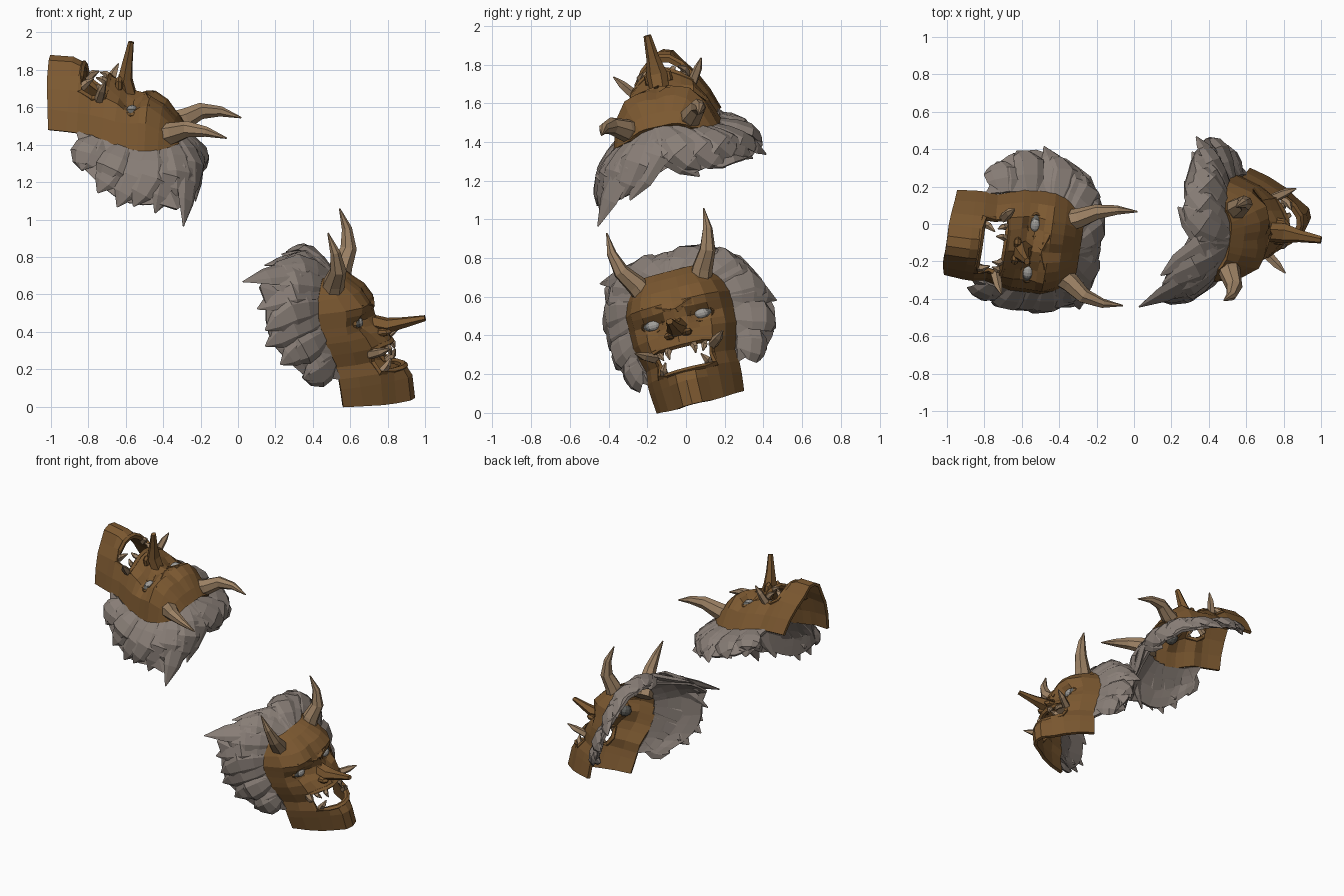
import bpy, bmesh, math, random
from mathutils import Vector, Matrix

if "Cube" in bpy.data.objects:
    bpy.data.objects.remove(bpy.data.objects["Cube"])

random.seed(7)


def material(name, rgb):
    m = bpy.data.materials.new(name)
    m.diffuse_color = (*rgb, 1)
    m.use_nodes = True
    m.node_tree.nodes["Principled BSDF"].inputs["Base Color"].default_value = m.diffuse_color
    return m


BROWN = material("brown wood", (0.2, 0.098, 0.03))
TAN = material("tan horn", (0.34, 0.225, 0.13))
HAIR = material("grey hair", (0.25, 0.21, 0.185))
GREY = material("dark eye grey", (0.12, 0.12, 0.11))
PALE = material("pale iris", (0.36, 0.35, 0.33))

parts = []


def P(r, f, u):
    """Mask space: sideways, forward, up."""
    return Vector((r, -f, u))


def finish(name, bm, mat, thickness=0):
    bmesh.ops.recalc_face_normals(bm, faces=bm.faces)
    me = bpy.data.meshes.new(name)
    bm.to_mesh(me)
    bm.free()
    me.materials.append(mat)
    ob = bpy.data.objects.new(name, me)
    bpy.context.collection.objects.link(ob)
    if thickness:
        mod = ob.modifiers.new("shell", 'SOLIDIFY')
        mod.thickness, mod.offset = thickness, 0
    parts.append(ob)


def grid(bm, rows, skip=lambda i, j: False):
    vs = [[bm.verts.new(p) for p in row] for row in rows]
    for i in range(len(vs) - 1):
        for j in range(len(vs[0]) - 1):
            if not skip(i, j):
                bm.faces.new((vs[i][j], vs[i][j + 1], vs[i + 1][j + 1], vs[i + 1][j]))
    for v in [v for v in bm.verts if not v.link_faces]:
        bm.verts.remove(v)


def loft(bm, path, sizes, sides, side, closed=False):
    """Sweep an n-sided section of (half width, half depth) along a path."""
    n, rings = len(path), []
    for i, p in enumerate(path):
        a, b = (path[i - 1], path[(i + 1) % n]) if closed else (path[max(i - 1, 0)], path[min(i + 1, n - 1)])
        t = (b - a).normalized()
        x = (side - t * side.dot(t)).normalized()
        y = t.cross(x)
        w, d = sizes[i]
        rings.append([bm.verts.new(p + x * w * math.cos(k * math.tau / sides)
                                   + y * d * math.sin(k * math.tau / sides)) for k in range(sides)])
    for i in range(n if closed else n - 1):
        r0, r1 = rings[i], rings[(i + 1) % n]
        for k in range(sides):
            m = (k + 1) % sides
            bm.faces.new((r0[k], r0[m], r1[m], r1[k]))
    if not closed:
        bm.faces.new(rings[0])
        bm.faces.new(rings[-1])


def blob(bm, centre, size, u=8, v=6):
    mat = Matrix.Translation(centre) @ Matrix.Diagonal((*size, 1))
    bmesh.ops.create_uvsphere(bm, u_segments=u, v_segments=v, radius=1, matrix=mat)


def sample(pts, t):
    t = max(0, min(t, 1)) * (len(pts) - 1)
    i = min(int(t), len(pts) - 2)
    return P(*pts[i]).lerp(P(*pts[i + 1]), t - i)


def flip(p, s):
    return Vector((p.x * s, p.y, p.z))


# Face shell: height, half width, then forward depth from centre to back edge
FRACTIONS = (0, 0.2, 0.4, 0.62, 0.84, 1)
FACE = [
    (0.25, 0.16, -.13, -.13, -.13, -.135, -.15, -.17),
    (0.21, 0.20, -.06, -.06, -.065, -.08, -.12, -.18),
    (0.15, 0.245, .005, .015, .01, -.02, -.09, -.19),
    (0.085, 0.27, .035, .055, .05, .03, -.05, -.19),
    (0.05, 0.27, .06, .06, .04, .02, -.05, -.19),
    (0.00, 0.27, .07, .035, -.01, -.015, -.055, -.18),
    (-.045, 0.27, .09, .06, .01, .005, -.05, -.17),
    (-.08, 0.268, .12, .09, .055, .035, -.045, -.16),
    (-.145, .25, .15, .14, .11, .065, -.03, -.14),
    (-.22, 0.228, .18, .17, .14, .055, -.02, -.125),
    (-.285, .237, .215, .205, .165, .10, -.01, -.11),
    (-.34, 0.235, .245, .23, .165, .10, -.005, -.105),
    (-.44, .225, .25, .235, .165, .10, .005, -.10)]
rows = []
for u, w, *fs in FACE:
    half = [P(w * a, f, u - (.025 * min(1, 2 - 2 * a) if u < -.4 else 0)) for a, f in zip(FRACTIONS, fs)]
    rows.append([flip(p, -1) for p in half[:0:-1]] + half)
bm = bmesh.new()
grid(bm, rows, lambda i, j: i in (8, 9) and 2 <= j <= 7)
finish("face", bm, BROWN, 0.022)

# Lips around the open mouth
bm = bmesh.new()
ring = [rows[8][j] for j in range(2, 9)] + [rows[9][8]] + [rows[10][j] for j in range(8, 1, -1)] + [rows[9][2]]
loft(bm, ring, [(0.022, 0.016)] * len(ring), 5, P(0.01, 1, 0.02), True)
finish("lips", bm, BROWN)

# Nose spike and nostrils
bm = bmesh.new()
loft(bm, [P(0, .04, -.035), P(0, .14, -.06), P(0, .23, -.047), P(0, .347, -.027)],
     [(0.05, 0.045), (0.055, 0.042), (0.034, 0.03), (0.02, 0.016)], 6, P(1, 0, 0))
for s in (1, -1):
    blob(bm, P(0.045 * s, .12, -.085), (0.032, 0.05, 0.022), 6, 4)
finish("nose", bm, BROWN)

# Slanted brows and eyelids
bm = bmesh.new()
for s in (1, -1):
    loft(bm, [P(.012 * s, .06, .045), P(.08 * s, .045, .07), P(.15 * s, .02, .09), P(.23 * s, -.06, .09)],
         [(0.02, 0.02), (0.024, 0.024), (0.022, 0.022), (0.01, 0.01)], 5, P(0, 0, 1))
    lid = [P(s * (.13 + .058 * math.cos(a)), .005 - .02 * math.cos(a), -.003 + .041 * math.sin(a))
           for a in (k * math.tau / 10 for k in range(10))]
    loft(bm, lid, [(0.014, 0.008)] * 10, 4, P(0, 1, 0), True)
finish("brows_and_lids", bm, BROWN)

# Eyes
for name, mat, f, size in (("eyes", GREY, -.012, (0.055, 0.034, 0.038)),
                           ("irises", PALE, .010, (0.036, 0.019, 0.026))):
    bm = bmesh.new()
    for s in (1, -1):
        blob(bm, P(.13 * s, f, -.003), size, 10, 6)
    finish(name, bm, mat)

# Horns
bm = bmesh.new()
for s in (1, -1):
    loft(bm, [P(.135 * s, -.135, .14), P(.18 * s, -.105, .235), P(.232 * s, -.07, .315),
              P(.258 * s, -.075, .42), P(.26 * s, -.106, .53)],
         [(0.07, 0.062), (0.058, 0.054), (0.045, 0.042), (0.028, 0.026), (0.004, 0.004)], 7, P(0, 1, 0))
finish("horns", bm, TAN)

# Blunt fangs inside the mouth and tusks at its corners
bm = bmesh.new()
for s in (1, -1):
    for a, b, w in ((P(.06, .13, -.145), P(.07, .16, -.205), .021),
                    (P(.115, .08, -.15), P(.105, .13, -.20), .021),
                    (P(.12, .11, -.28), P(.095, .16, -.215), .024),
                    (P(.155, .06, -.175), P(.235, .175, -.13), .028)):
        a, b = flip(a, s), flip(b, s)
        mid = a.lerp(b, 0.5) + P(.008 * s, .008, 0)
        loft(bm, [a, mid, b], [(w, w), (w * .8, w * .8), (.004, .004)], 5, P(0, 1, .2))
finish("teeth", bm, TAN)

# Mane: an open sheet behind the face, swept further back on one side
ROOT = [(0, -.13, .24), (.13, -.15, .22), (.22, -.17, .13), (.26, -.17, 0), (.26, -.14, -.15), (.23, -.10, -.29)]
MID = {-1: [(0, -.26, .33), (.19, -.29, .32), (.33, -.31, .21), (.37, -.31, .03), (.35, -.24, -.14), (.28, -.17, -.26)],
       1: [(0, -.26, .33), (.19, -.29, .32), (.32, -.28, .22), (.38, -.27, .05), (.39, -.23, -.13), (.30, -.17, -.26)]}
TIP = {-1: [(.02, -.36, .32), (.22, -.46, .34), (.39, -.53, .32), (.43, -.50, .10), (.43, -.43, -.09), (.36, -.29, -.25)],
       1: [(.02, -.36, .32), (.17, -.43, .33), (.34, -.41, .28), (.44, -.39, .11), (.49, -.36, -.09), (.39, -.28, -.25)]}

sheet = []
for a, b, q in ((ROOT, MID, 0), (ROOT, MID, .5), (ROOT, MID, 1), (MID, TIP, .4), (MID, TIP, .8)):
    jag, row = (0.12 if q == .8 else 0), []
    for k in range(-12, 13):
        s, t = (1 if k >= 0 else -1), abs(k) / 12
        start = sample(a if a is ROOT else a[s], t)
        row.append(flip(start.lerp(sample(b[s], t), q + random.uniform(-jag, jag)), s))
    sheet.append(row)
bm = bmesh.new()
grid(bm, sheet)
finish("mane_sheet", bm, HAIR, 0.02)

# Broad overlapping locks sweeping back and down
bm = bmesh.new()
for s in (1, -1):
    for layer, count in ((0, 6), (1, 5)):
        for i in range(count):
            t = (i + (0.4 if layer == 0 else 0.6) + random.uniform(-.15, .15)) / count
            root = sample(ROOT, t - .08)
            mid = sample(MID[s], t)
            reach = random.uniform(.95, 1.1) if layer == 0 else random.uniform(.6, .9)
            tip = mid.lerp(sample(TIP[s], t + .16), reach)
            tip += Vector([random.uniform(-.015, .015) for _ in range(3)])
            out = Vector((mid.x, 0, mid.z)).normalized() * (.012 + .014 * layer)
            side = sample(MID[s], min(t + .1, 1)) - sample(MID[s], max(t - .1, 0))
            path = [root, root.lerp(mid, .5) + out, mid + out, mid.lerp(tip, .55) + out * .8, tip]
            loft(bm, [flip(p, s) for p in path],
                 [(.045, .012), (.075, .022), (.085, .027), (.06, .02), (.004, .004)], 6, flip(side, s))
finish("mane_locks", bm, HAIR)


# Place the two masks: one upright, and its mirrored twin lying on its back
def frame(origin, forward, right):
    F = Vector(forward).normalized()
    U = F.cross(Vector(right)).normalized()
    R = U.cross(F)
    m = Matrix((R, -F, U)).transposed().to_4x4()
    m.translation = Vector(origin)
    return m


upright = frame((0.655, -0.045, 0.485), (0.99, -0.134, 0.04), (0.12, 0.96, 0.25))
lying = frame((-0.545, -0.13, 1.61), (0, -0.213, 0.977), (-0.15, -0.965, -0.21))
for ob in list(parts):
    twin = ob.copy()
    twin.data = ob.data.copy()
    twin.data.transform(Matrix.Diagonal((-1, 1, 1, 1)))
    twin.data.flip_normals()
    bpy.context.collection.objects.link(twin)
    base = ob.name
    ob.name, twin.name = "upright_mask_" + base, "lying_mask_" + base
    ob.matrix_world, twin.matrix_world = upright, lying
